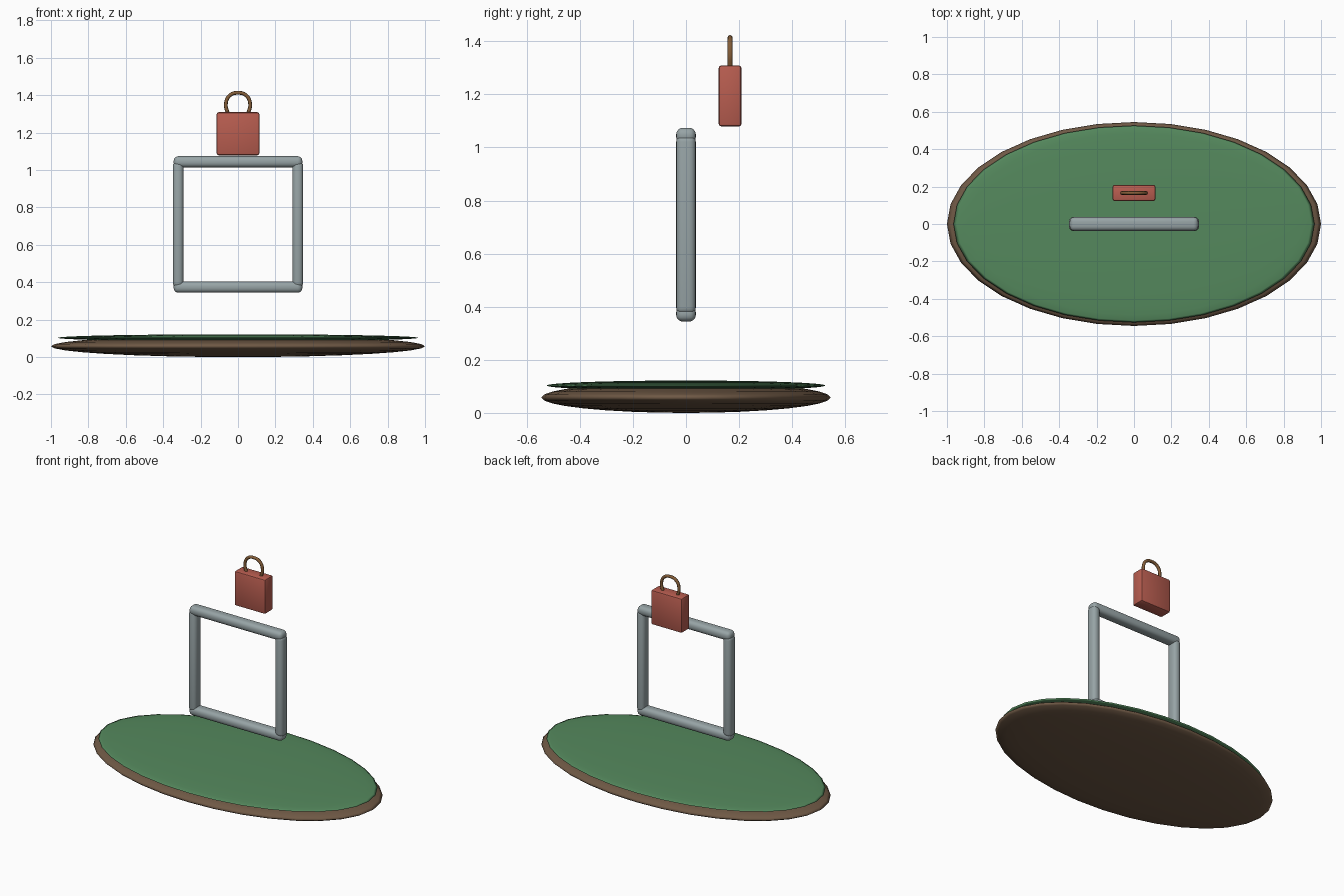
import bpy
from math import radians

if "Cube" in bpy.data.objects:
    bpy.data.objects.remove(bpy.data.objects["Cube"])


def paint(obj, name, rgb):
    mat = bpy.data.materials.get(name) or bpy.data.materials.new(name)
    mat.diffuse_color = (*rgb, 1)
    mat.use_nodes = True
    mat.node_tree.nodes["Principled BSDF"].inputs["Base Color"].default_value = mat.diffuse_color
    obj.data.materials.append(mat)


def disc(name, center_z, size, mat, rgb):
    bpy.ops.mesh.primitive_uv_sphere_add(segments=32, ring_count=16, radius=1)
    obj = bpy.context.object
    obj.name = name
    obj.location.z = center_z
    obj.scale = size
    bpy.ops.object.transform_apply(location=False, scale=True)
    bpy.ops.object.shade_smooth()
    paint(obj, mat, rgb)


def rounded_box(name, loc, size, bevel, segments, mat, rgb):
    bpy.ops.mesh.primitive_cube_add(size=1, location=loc)
    obj = bpy.context.object
    obj.name = name
    obj.scale = size
    bpy.ops.object.transform_apply(location=False, scale=True)
    mod = obj.modifiers.new("rounding", "BEVEL")
    mod.width = bevel
    mod.segments = segments
    bpy.ops.object.modifier_apply(modifier=mod.name)
    bpy.ops.object.shade_smooth_by_angle(angle=radians(40))
    paint(obj, mat, rgb)


# Oval ground: earth lens with a thin grass lens on top
disc("earth_base", 0.058, (1.0, 0.545, 0.058), "earth", (0.16, 0.10, 0.06))
disc("grass_top", 0.103, (0.965, 0.526, 0.019), "grass", (0.09, 0.25, 0.11))

# Square floating frame of rounded bars
steel = (0.31, 0.37, 0.38)
for side, x in (("left", -0.32), ("right", 0.32)):
    rounded_box(f"frame_{side}_bar", (x, 0, 0.709), (0.057, 0.074, 0.674),
                0.025, 4, "steel", steel)
for side, z in (("bottom", 0.374), ("top", 1.044)):
    rounded_box(f"frame_{side}_bar", (0, 0, z), (0.688, 0.074, 0.06),
                0.025, 4, "steel", steel)

# Padlock body behind the frame
rounded_box("padlock_body", (0, 0.166, 1.194), (0.228, 0.086, 0.23),
            0.01, 2, "red_paint", (0.48, 0.11, 0.08))

# Padlock shackle: bent tube
half = [(0.054, 1.30), (0.065, 1.352), (0.045, 1.398)]
path = [(-x, z) for x, z in half] + [(0, 1.413)] + half[::-1]
curve = bpy.data.curves.new("padlock_shackle", "CURVE")
curve.dimensions = "3D"
curve.bevel_depth = 0.01
curve.bevel_resolution = 2
curve.use_fill_caps = True
spline = curve.splines.new("BEZIER")
spline.resolution_u = 5
spline.bezier_points.add(len(path) - 1)
for point, (x, z) in zip(spline.bezier_points, path):
    point.co = (x, 0.166, z)
    point.handle_left_type = point.handle_right_type = "AUTO"
shackle = bpy.data.objects.new("padlock_shackle", curve)
bpy.context.collection.objects.link(shackle)
paint(shackle, "bronze", (0.23, 0.11, 0.04))
